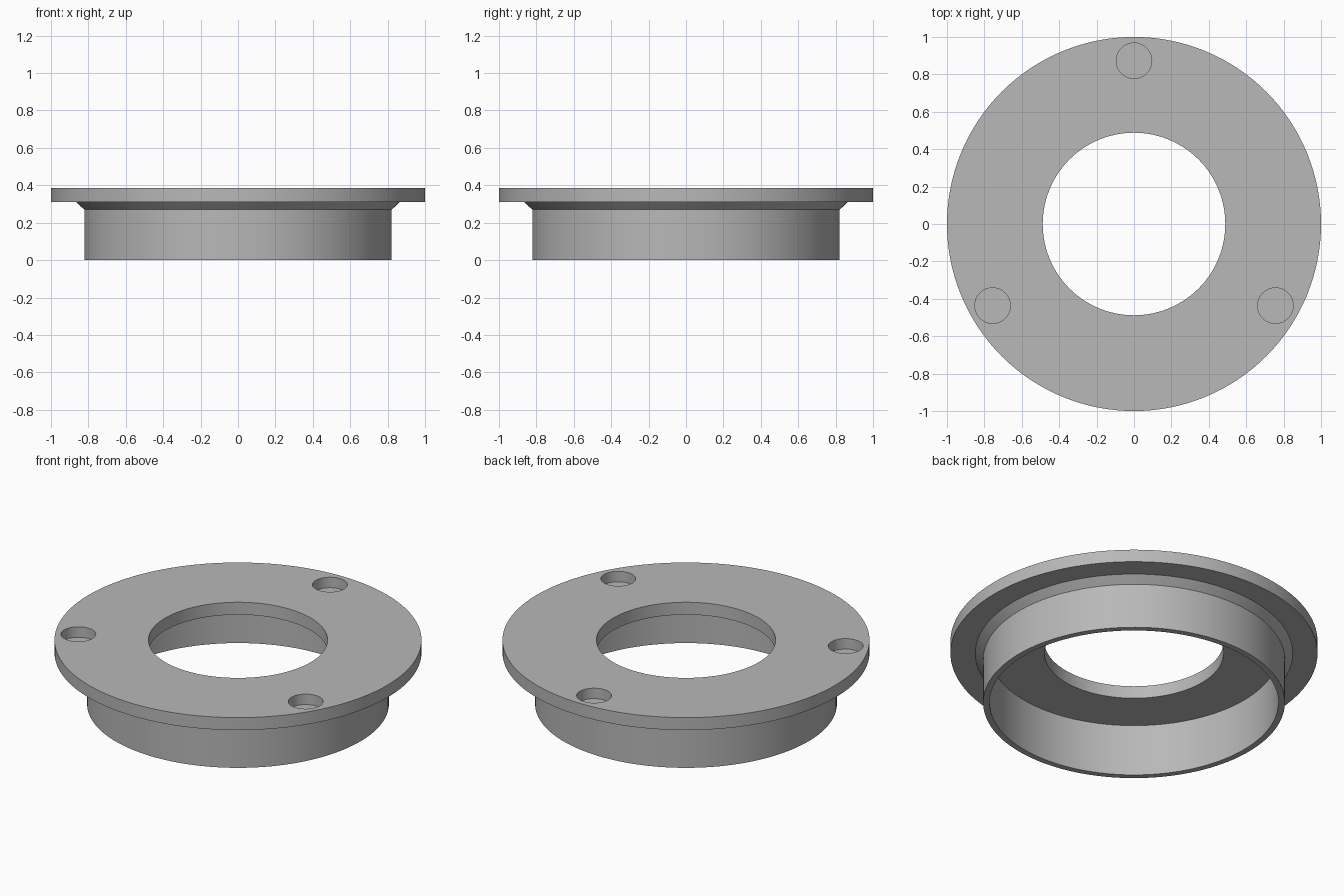
import bpy, bmesh, math
from mathutils import Matrix, Vector

cube = bpy.data.objects.get("Cube")
if cube:
    bpy.data.objects.remove(cube, do_unlink=True)

SEGMENTS = 128
TOP, FLANGE_BOTTOM, CHAMFER_BOTTOM = 0.385, 0.31, 0.27
POCKET_RADIUS, POCKET_CIRCLE, POCKET_DEPTH = 0.095, 0.873, 0.063

grey = bpy.data.materials.new("plain grey")
grey.use_nodes = True
colour = (0.48, 0.48, 0.48, 1)
grey.diffuse_color = colour
grey.node_tree.nodes["Principled BSDF"].inputs["Base Color"].default_value = colour


def add_object(name, bm):
    bmesh.ops.recalc_face_normals(bm, faces=bm.faces)
    mesh = bpy.data.meshes.new(name)
    bm.to_mesh(mesh)
    bm.free()
    mesh.materials.append(grey)
    obj = bpy.data.objects.new(name, mesh)
    bpy.context.collection.objects.link(obj)
    return obj


def lathe(name, profile):
    """Revolve a closed (radius, height) profile around z."""
    bm = bmesh.new()
    verts = [bm.verts.new((r, 0, z)) for r, z in profile]
    edges = [bm.edges.new((v, verts[i - 1])) for i, v in enumerate(verts)]
    bmesh.ops.spin(bm, geom=verts + edges, cent=(0, 0, 0), axis=(0, 0, 1),
                   angle=math.tau, steps=SEGMENTS, use_merge=True)
    bmesh.ops.remove_doubles(bm, verts=bm.verts, dist=1e-5)
    return add_object(name, bm)


# Flange, chamfered shoulder and hollow collar in one turned section
flange = lathe("flanged_collar", [
    (0.488, TOP), (1.0, TOP), (1.0, FLANGE_BOTTOM), (0.865, FLANGE_BOTTOM),
    (0.822, CHAMFER_BOTTOM), (0.822, 0), (0.787, 0),
    (0.787, FLANGE_BOTTOM), (0.488, FLANGE_BOTTOM)])

# Three blind round pockets in the top of the flange
bm = bmesh.new()
for i in range(3):
    angle = math.radians(90 + 120 * i)
    centre = Vector((math.cos(angle), math.sin(angle), 0)) * POCKET_CIRCLE
    centre.z = TOP
    bmesh.ops.create_cone(bm, cap_ends=True, segments=48,
                          radius1=POCKET_RADIUS, radius2=POCKET_RADIUS,
                          depth=2 * POCKET_DEPTH,
                          matrix=Matrix.Translation(centre))
cutter = add_object("pocket_cutter", bm)
cutter.hide_render = True

cut = flange.modifiers.new("pockets", 'BOOLEAN')
cut.operation = 'DIFFERENCE'
cut.solver = 'EXACT'
cut.object = cutter

bpy.ops.object.select_all(action='DESELECT')
flange.select_set(True)
bpy.context.view_layer.objects.active = flange
bpy.ops.object.modifier_apply(modifier=cut.name)
bpy.data.objects.remove(cutter, do_unlink=True)
bpy.ops.object.shade_smooth_by_angle(angle=math.radians(30))
